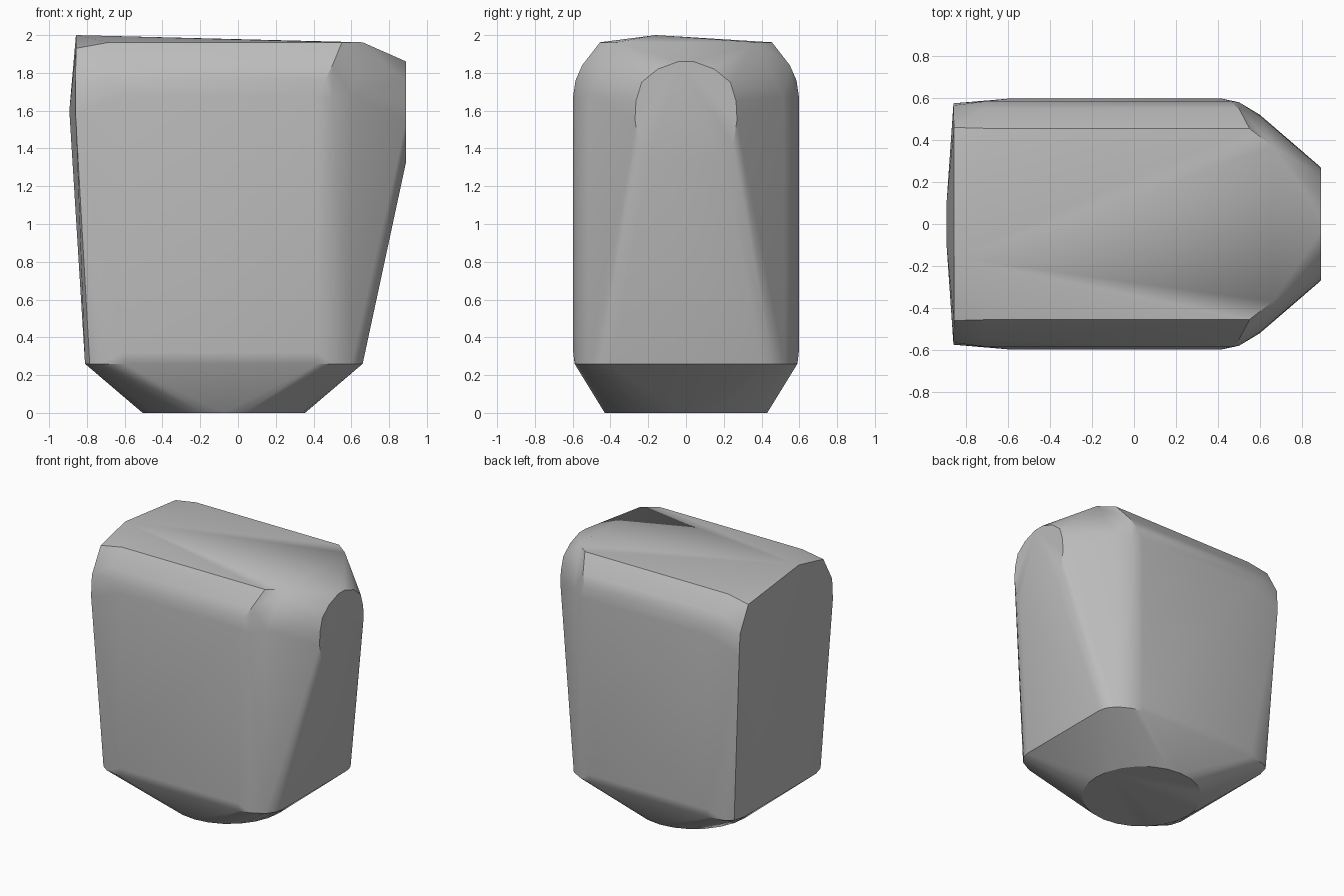
import bpy, bmesh, math

cube = bpy.data.objects.get("Cube")
if cube:
    bpy.data.objects.remove(cube, do_unlink=True)

grey = bpy.data.materials.new("stone grey")
grey.use_nodes = True
colour = (0.5, 0.5, 0.5, 1)
grey.diffuse_color = colour
grey.node_tree.nodes["Principled BSDF"].inputs["Base Color"].default_value = colour

bm = bmesh.new()


def pair(x, y, z):
    """Add a corner and its mirror across the middle."""
    bm.verts.new((x, y, z))
    bm.verts.new((x, -y, z))


# Round foot
for i in range(24):
    a = math.tau * i / 24
    bm.verts.new((-0.075 + 0.43 * math.cos(a), 0.43 * math.sin(a), 0))

# Lower shoulder with rounded corners
for x, y in ((-0.81, 0.44), (-0.785, 0.53), (-0.73, 0.57), (-0.6, 0.59),
             (0.42, 0.59), (0.5, 0.575), (0.6, 0.52), (0.645, 0.46), (0.66, 0.4)):
    pair(x, y, 0.26)

# Broad front and back walls, rolled over towards the top
for y, z, left, right in ((0.597, 0.32, -0.6, 0.42), (0.597, 1.68, -0.6, 0.42),
                          (0.585, 1.76, -0.7, 0.46), (0.55, 1.84, -0.72, 0.5),
                          (0.455, 1.962, -0.68, 0.55)):
    pair(left, y, z)
    pair(right, y, z)

# Rounded upright corners beside the nose
pair(0.5, 0.58, 1.66)
pair(0.6, 0.515, 1.68)
pair(0.66, 0.37, 1.962)

# Flat arched nose
for y, z in ((0.2, 1.33), (0.25, 1.42), (0.27, 1.55), (0.265, 1.65),
             (0.235, 1.75), (0.15, 1.82), (0.04, 1.86)):
    pair(0.89, y, z)

# Slightly bulging flat end
for x, y, z in ((-0.86, 0.575, 1.58), (-0.86, 0.565, 1.74),
                (-0.858, 0.46, 1.93), (-0.893, 0.1, 1.6)):
    pair(x, y, z)

# Low off-centre peak on the top
bm.verts.new((-0.858, -0.16, 2.0))

hull = bmesh.ops.convex_hull(bm, input=bm.verts)
bmesh.ops.delete(bm, geom=[v for v in bm.verts if not v.link_faces], context='VERTS')
bmesh.ops.recalc_face_normals(bm, faces=bm.faces)

mesh = bpy.data.meshes.new("block_body")
bm.to_mesh(mesh)
bm.free()
mesh.materials.append(grey)
body = bpy.data.objects.new("block_body", mesh)
bpy.context.collection.objects.link(body)
bpy.context.view_layer.objects.active = body
body.select_set(True)
bpy.ops.object.shade_smooth_by_angle(angle=math.radians(30))
